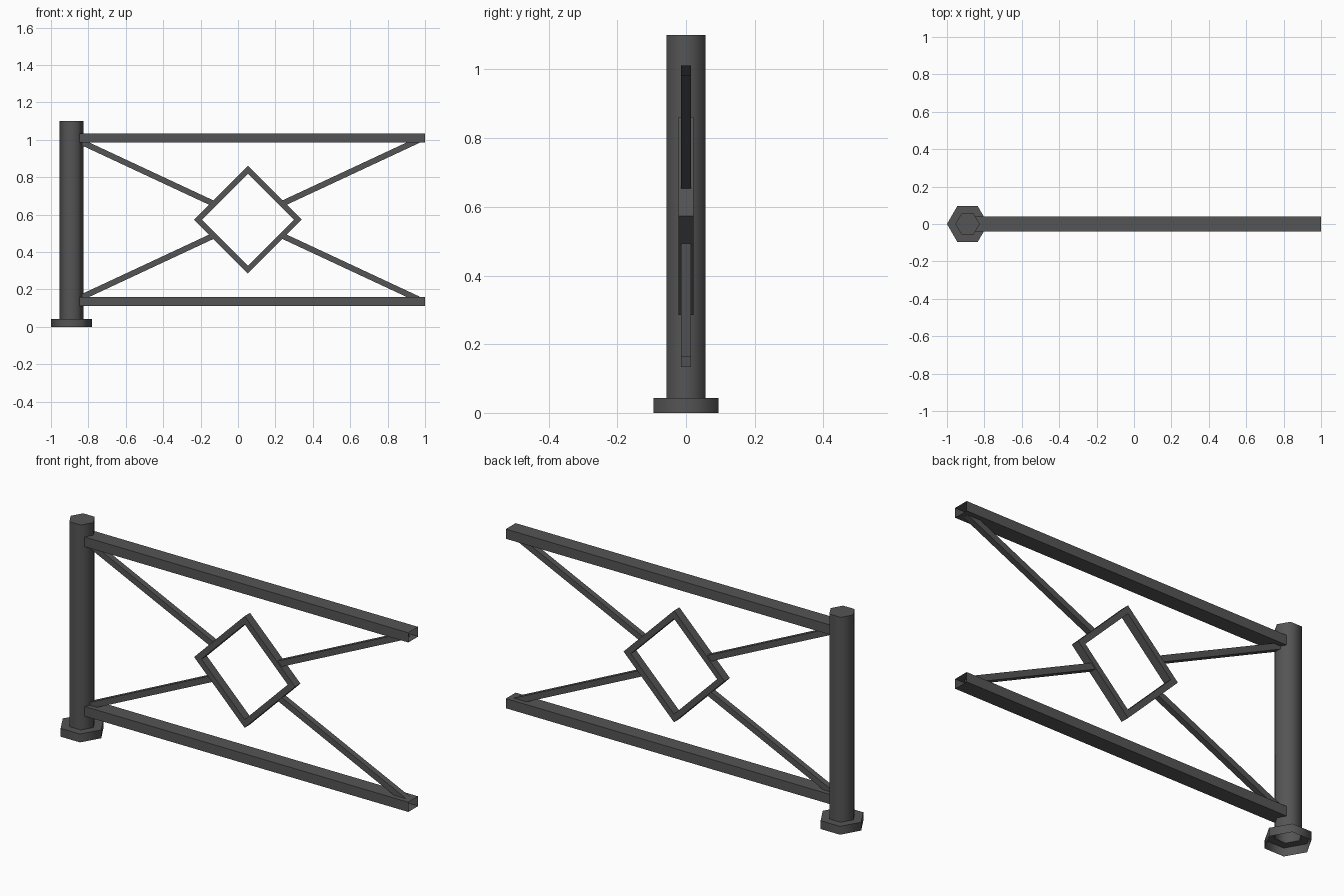
import bpy, bmesh
from math import cos, sin, pi, radians, atan2
from mathutils import Matrix

if "Cube" in bpy.data.objects:
    bpy.data.objects.remove(bpy.data.objects["Cube"])

iron = bpy.data.materials.new("dark_iron")
iron.diffuse_color = (0.09, 0.09, 0.09, 1)
iron.use_nodes = True
iron.node_tree.nodes["Principled BSDF"].inputs["Base Color"].default_value = iron.diffuse_color
CX, CZ = 0.053, 0.573  # centre of the lattice


def finish(name, bm):
    bmesh.ops.recalc_face_normals(bm, faces=bm.faces[:])
    me = bpy.data.meshes.new(name)
    bm.to_mesh(me)
    bm.free()
    me.materials.append(iron)
    ob = bpy.data.objects.new(name, me)
    bpy.context.collection.objects.link(ob)
    return ob


def ring(bm, radius, sides, z):
    return [bm.verts.new((radius * cos(2 * pi * i / sides), radius * sin(2 * pi * i / sides), z))
            for i in range(sides)]


def bridge(bm, a, b):
    n = len(a)
    for i in range(n):
        bm.faces.new((a[i], a[(i + 1) % n], b[(i + 1) % n], b[i]))


def tube(name, start, end, depth, height, angle=0.0):
    """Open-ended rectangular bar running along local x from start to end."""
    bm = bmesh.new()
    a, b = [[bm.verts.new((x, y * depth / 2, z * height / 2))
             for y, z in ((-1, -1), (1, -1), (1, 1), (-1, 1))] for x in (start, end)]
    bridge(bm, a, b)
    bmesh.ops.transform(bm, matrix=Matrix.Rotation(-angle, 4, 'Y'), verts=bm.verts[:])
    # outward normals for an open tube
    ob = finish(name, bm)
    return ob


# hexagonal post stepping out to its foot, open underneath
bm = bmesh.new()
rings = [ring(bm, r, 6, z) for r, z in ((0.11, 0), (0.11, 0.043), (0.065, 0.043), (0.065, 1.1))]
for lower, upper in zip(rings, rings[1:]):
    bridge(bm, lower, upper)
bm.faces.new(rings[-1])
post = finish("post_with_foot", bm)
post.location.x = -0.89
bpy.context.view_layer.objects.active = post
post.select_set(True)
bpy.ops.object.shade_smooth_by_angle(angle=radians(65))

# horizontal rails
for name, z in (("top_rail", 1.01), ("bottom_rail", 0.136)):
    tube(name, -0.85, 1.0, 0.08, 0.05).location.z = z

# diagonal braces radiating from the diamond
slope = atan2(0.425, 0.911)
for name, a in (("brace_upper_right", slope), ("brace_upper_left", pi - slope),
                ("brace_lower_left", pi + slope), ("brace_lower_right", -slope)):
    tube(name, 0.21, 1.005, 0.03, 0.031, a).location = (CX, 0, CZ)

# diamond frame
bm = bmesh.new()
loops = [ring(bm, r, 4, z) for r, z in
         ((0.288, -0.022), (0.288, 0.022), (0.246, 0.022), (0.246, -0.022))]
for i in range(4):
    bridge(bm, loops[i], loops[(i + 1) % 4])
bmesh.ops.transform(bm, matrix=Matrix.Rotation(pi / 2, 4, 'X'), verts=bm.verts[:])
finish("diamond_frame", bm).location = (CX, 0, CZ)
